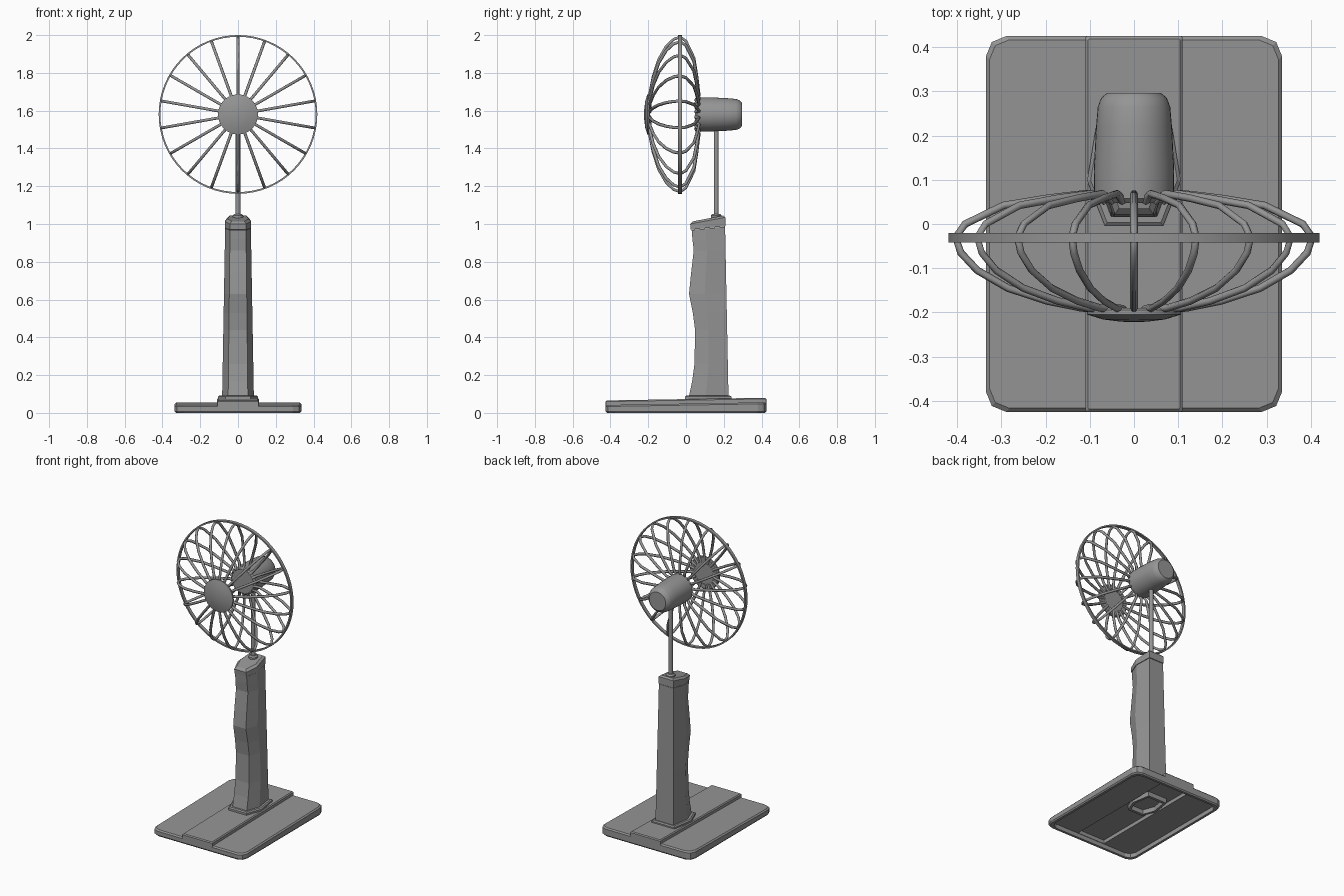
import bpy, bmesh
from math import sin, cos, pi, radians

old = bpy.data.objects.get("Cube")
if old:
    bpy.data.objects.remove(old, do_unlink=True)

grey = bpy.data.materials.new("plain grey")
grey.use_nodes = True
colour = (0.3, 0.3, 0.3, 1)
grey.diffuse_color = colour
grey.node_tree.nodes["Principled BSDF"].inputs["Base Color"].default_value = colour


def finish(name, bm, smooth=False):
    bmesh.ops.recalc_face_normals(bm, faces=bm.faces)
    mesh = bpy.data.meshes.new(name)
    bm.to_mesh(mesh)
    bm.free()
    ob = bpy.data.objects.new(name, mesh)
    bpy.context.collection.objects.link(ob)
    mesh.materials.append(grey)
    if smooth:
        bpy.ops.object.select_all(action='DESELECT')
        ob.select_set(True)
        bpy.context.view_layer.objects.active = ob
        bpy.ops.object.shade_smooth_by_angle(angle=radians(35))
    return ob


def loft(name, rings, closed=False, smooth=False):
    """Skin matching rings of points; cap the ends or join last to first."""
    bm = bmesh.new()
    loops = [[bm.verts.new(p) for p in ring] for ring in rings]
    pairs = list(zip(loops, loops[1:]))
    if closed:
        pairs.append((loops[-1], loops[0]))
    else:
        bm.faces.new(loops[0])
        bm.faces.new(loops[-1])
    for a, b in pairs:
        for i in range(len(a)):
            j = (i + 1) % len(a)
            bm.faces.new((a[i], a[j], b[j], b[i]))
    return finish(name, bm, smooth)


def circle_y(r, y, z, n=36):
    return [(r * cos(2 * pi * i / n), y, z + r * sin(2 * pi * i / n)) for i in range(n)]


def circle_z(r, y, z, n=16):
    return [(r * cos(2 * pi * i / n), y + r * sin(2 * pi * i / n), z) for i in range(n)]


# Base plate: rounded rectangle with a sloping top and a hollow underside
def plate_ring(half_x, half_y, inset, z, slope=0, corner=0.045):
    hx, hy = half_x - inset, half_y - inset
    pts = []
    for k, (sx, sy) in enumerate(((1, 1), (-1, 1), (-1, -1), (1, -1))):
        for step in range(3):
            a = pi / 2 * (k + step / 2)
            x = sx * (hx - corner) + corner * cos(a)
            y = sy * (hy - corner) + corner * sin(a)
            pts.append((x, y, z + slope * y))
    return pts


HX, HY, SLOPE = 0.335, 0.425, 0.017
plate = loft("base_plate", [
    plate_ring(HX, HY, 0.022, 0.028), plate_ring(HX, HY, 0.022, 0),
    plate_ring(HX, HY, 0.006, 0), plate_ring(HX, HY, 0, 0.008),
    plate_ring(HX, HY, 0, 0.041, SLOPE), plate_ring(HX, HY, 0.008, 0.049, SLOPE)])

# Raised strip along the middle of the base
strip = loft("base_strip", [
    plate_ring(0.11, HY, 0, 0.033, 0, 0.004),
    plate_ring(0.11, HY, 0, 0.067, SLOPE, 0.004),
    plate_ring(0.11, HY, 0.006, 0.073, SLOPE, 0.004)])

# Channel below the strip
cutter = loft("channel_cutter", [
    plate_ring(0.1, 0.4, 0, z, 0, 0.004) for z in (0.01, 0.052)])
cutter.hide_render = True
cutter.hide_viewport = True
for ob in (plate, strip):
    cut = ob.modifiers.new("channel", 'BOOLEAN')
    cut.operation = 'DIFFERENCE'
    cut.object = cutter


# Six-sided column with a wavy grip along the front
def hexagon(w, front, back, z, tilt=0):
    mid = front + 0.42 * (back - front)
    pts = [(-0.62, front), (0.62, front), (1, mid), (0.78, back), (-0.78, back), (-1, mid)]
    return [(x * w, y, z + tilt * (y - front)) for x, y in pts]


loft("column_flange", [hexagon(0.106, -0.005, 0.24, 0.06), hexagon(0.106, -0.005, 0.24, 0.086),
                       hexagon(0.098, 0.003, 0.232, 0.092)])
loft("underside_socket", [hexagon(0.09, 0.01, 0.22, 0.06), hexagon(0.09, 0.01, 0.22, 0.022),
                          hexagon(0.074, 0.028, 0.202, 0.022), hexagon(0.074, 0.028, 0.202, 0.06)],
     closed=True)
grip = [(0.085, 0.015), (0.17, 0.033), (0.26, 0.045), (0.44, 0.048), (0.53, 0.036),
        (0.63, 0.016), (0.74, 0.027), (0.86, 0.041), (0.92, 0.034)]
rings = []
for z, front in grip:
    t = (z - 0.085) / 0.9
    rings.append(hexagon(0.084 - 0.016 * t, front, 0.225 - 0.018 * t, z))
rings.append(hexagon(0.068, 0.03, 0.207, 0.968, 0.1))
loft("column", rings)
loft("column_cap", [hexagon(0.07, 0.025, 0.209, 0.97, 0.1), hexagon(0.07, 0.022, 0.208, 1.0, 0.19),
                    hexagon(0.055, 0.036, 0.198, 1.014, 0.19)])

# Pole and its collar
POLE_Y = 0.16
loft("pole", [circle_z(0.013, POLE_Y, z) for z in (1.02, 1.55)], smooth=True)
loft("pole_collar", [circle_z(r, POLE_Y, z) for r, z in ((0.028, 1.02), (0.028, 1.045), (0.02, 1.054))],
     smooth=True)

# Motor housing
HUB_Z = 1.58
motor = [(0.08, 0.048), (0.09, 0.058), (0.091, 0.12), (0.086, 0.22), (0.082, 0.265),
         (0.074, 0.286), (0.06, 0.297)]
loft("motor_housing", [circle_y(r, y, HUB_Z) for r, y in motor], smooth=True)

# Front badge disc of the cage
disc = [(0.1, -0.19), (0.106, -0.195), (0.106, -0.205), (0.07, -0.216), (0.03, -0.221), (0.005, -0.222)]
loft("front_disc", [circle_y(r, y, HUB_Z) for r, y in disc], smooth=True)

# Flat outer band of the cage
band = [(0.411, -0.042), (0.42, -0.042), (0.42, -0.02), (0.411, -0.02)]
loft("cage_band", [circle_y(r, y, HUB_Z, 64) for r, y in band], closed=True, smooth=True)

# Eighteen cage wires, each bowed from the disc over the rim to the motor
path = [(0.07, -0.192), (0.12, -0.19), (0.2, -0.174), (0.29, -0.145), (0.36, -0.105),
        (0.398, -0.065), (0.41, -0.03), (0.388, 0.0), (0.3, 0.042), (0.2, 0.058),
        (0.11, 0.069), (0.09, 0.06), (0.075, 0.05)]
curve = bpy.data.curves.new("cage_wires", 'CURVE')
curve.dimensions = '3D'
curve.bevel_depth = 0.0085
curve.bevel_resolution = 1
curve.use_fill_caps = True
for i in range(18):
    a = pi / 2 + i * pi / 9
    spline = curve.splines.new('POLY')
    spline.points.add(len(path) - 1)
    for point, (r, y) in zip(spline.points, path):
        point.co = (r * cos(a), y, HUB_Z + r * sin(a), 1)
    spline.use_smooth = True
curve.materials.append(grey)
bpy.context.collection.objects.link(bpy.data.objects.new("cage_wires", curve))
